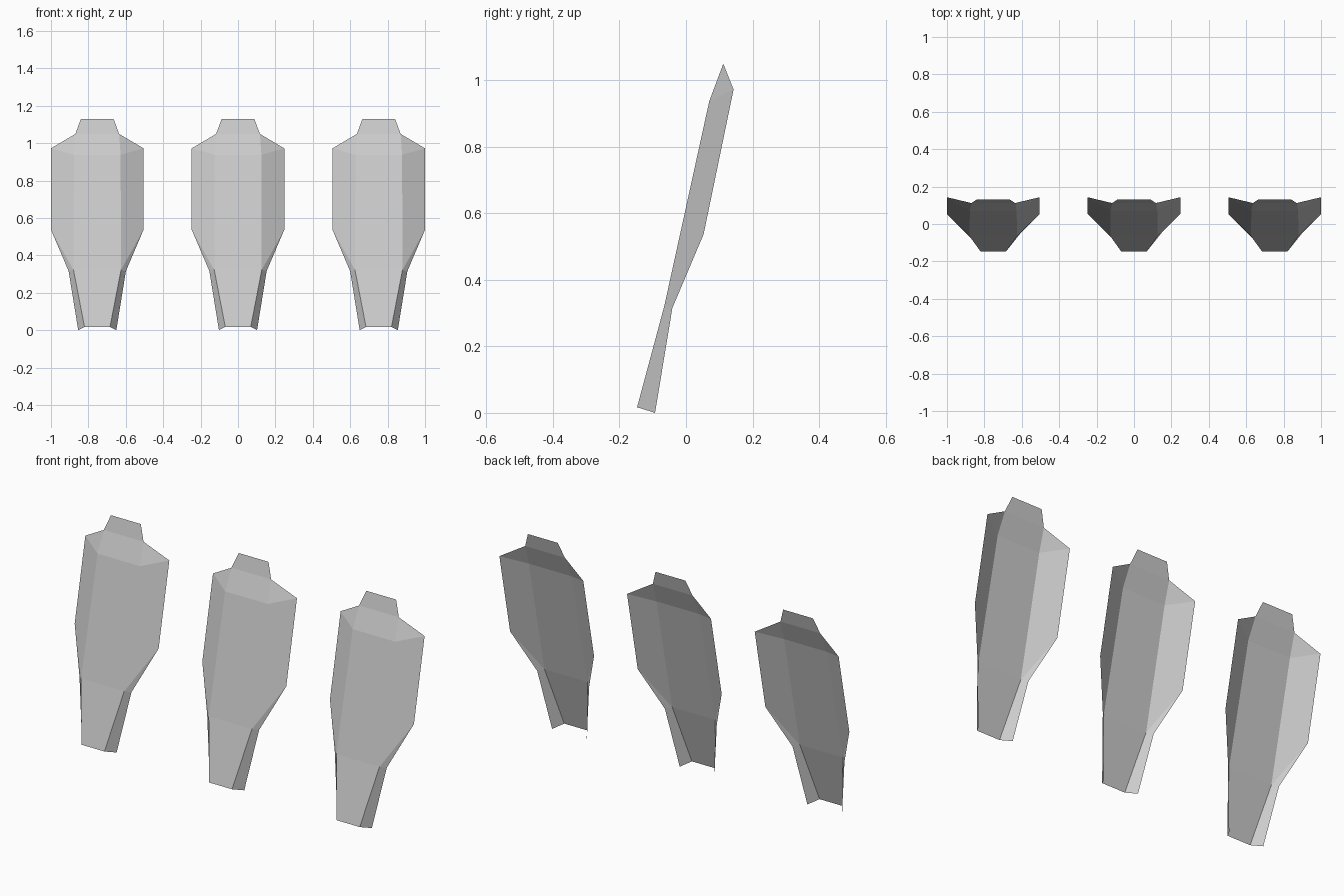
import bpy

if "Cube" in bpy.data.objects:
    bpy.data.objects.remove(bpy.data.objects["Cube"])

# Half outline of one folded sheet: centre-panel crease and flap edge (x, y, z)
crease = [(0.068, -0.147, 0.02), (0.127, -0.065, 0.325), (0.125, 0.07, 0.94)]
flap = [(0.102, -0.093, 0.003), (0.153, -0.041, 0.318),
        (0.2475, 0.053, 0.54), (0.2475, 0.143, 0.975)]
tab = [(0.117, 0.112, 1.052), (0.088, 0.131, 1.131)]
points = crease + flap + tab
n = len(points)


def m(i):
    """Index of the mirrored point."""
    return i + n


# Flap faces on one side, then mirrored
side_faces = [(0, 3, 4, 1), (1, 4, 5), (1, 5, 6, 2), (2, 6, 7)]
verts = points + [(-x, y, z) for x, y, z in points]
faces = side_faces + [tuple(m(i) for i in reversed(f)) for f in side_faces]
# Centre panel strips, bottom to top tab
column = [0, 1, 2, 7, 8]
faces += [(m(a), a, b, m(b)) for a, b in zip(column, column[1:])]

mesh = bpy.data.meshes.new("folded_panel")
mesh.from_pydata(verts, [], faces)
mesh.update()

# Row of three identical panels
for name, x in (("left_panel", -0.7525), ("middle_panel", 0), ("right_panel", 0.7525)):
    panel = bpy.data.objects.new(name, mesh)
    panel.location.x = x
    bpy.context.collection.objects.link(panel)
    panel.location.z = -0.003
